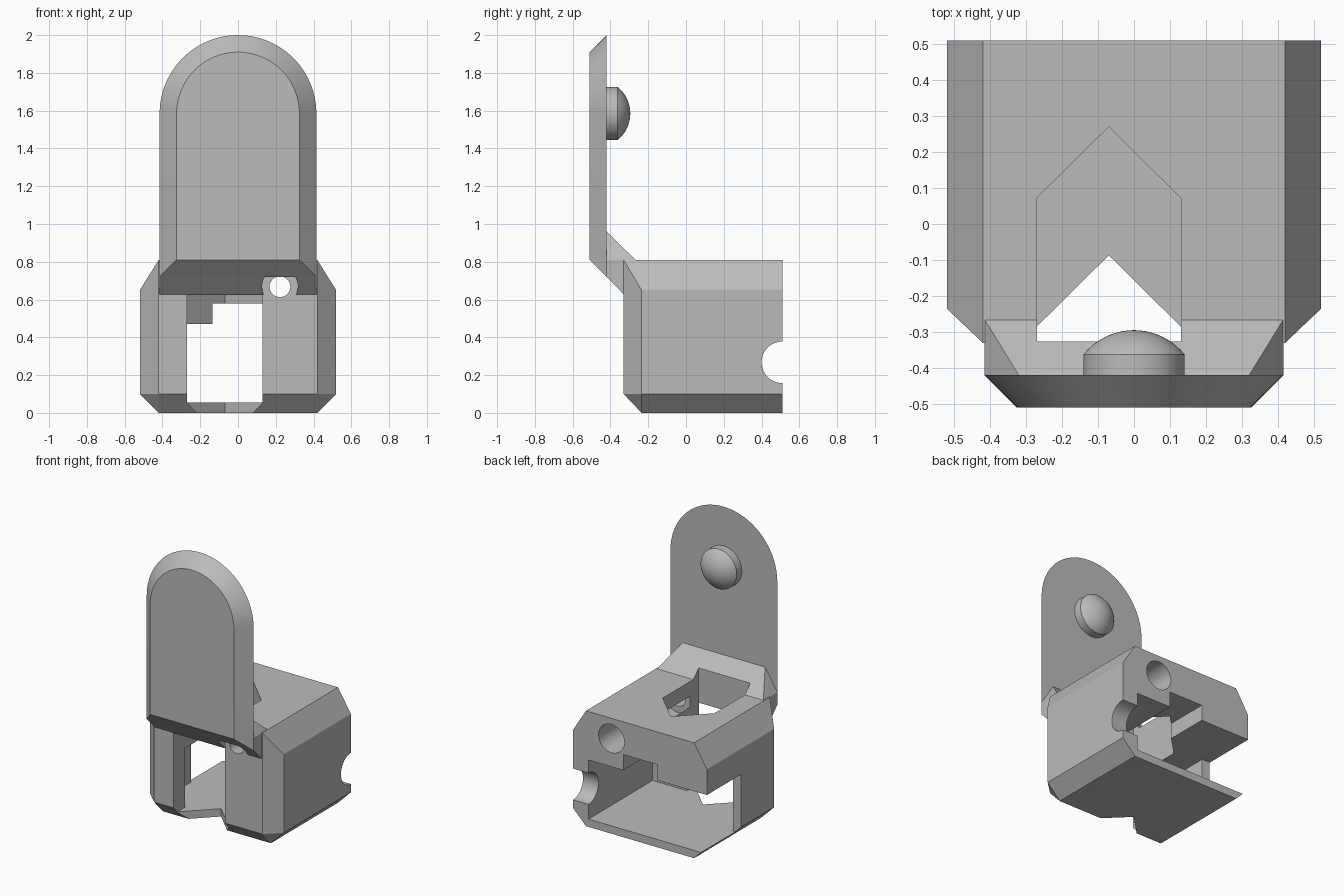
import bpy, bmesh, math
from mathutils import Vector

cube = bpy.data.objects.get("Cube")
if cube:
    bpy.data.objects.remove(cube, do_unlink=True)

grey = bpy.data.materials.new("plain_grey")
grey.use_nodes = True
grey.diffuse_color = (0.5, 0.5, 0.5, 1)
grey.node_tree.nodes["Principled BSDF"].inputs["Base Color"].default_value = (0.5, 0.5, 0.5, 1)


def finish(name, bm):
    bmesh.ops.recalc_face_normals(bm, faces=bm.faces[:])
    mesh = bpy.data.meshes.new(name)
    bm.to_mesh(mesh)
    bm.free()
    mesh.materials.append(grey)
    ob = bpy.data.objects.new(name, mesh)
    bpy.context.collection.objects.link(ob)
    return ob


def hull(name, half_points):
    """Convex solid from points mirrored across x."""
    bm = bmesh.new()
    for x, y, z in half_points:
        for side in (-1, 1):
            bm.verts.new((side * x, y, z))
    bmesh.ops.convex_hull(bm, input=bm.verts[:])
    bmesh.ops.dissolve_limit(bm, angle_limit=0.01, verts=bm.verts[:], edges=bm.edges[:])
    return finish(name, bm)


def loft(name, rings):
    """Closed solid through rings of equal point count."""
    bm = bmesh.new()
    loops = [[bm.verts.new(p) for p in ring] for ring in rings]
    n = len(loops[0])
    for a, b in zip(loops, loops[1:]):
        for i in range(n):
            j = (i + 1) % n
            bm.faces.new((a[i], a[j], b[j], b[i]))
    bm.faces.new(loops[0])
    bm.faces.new(loops[-1])
    return finish(name, bm)


def prism(name, outline, z0, z1):
    return loft(name, [[(x, y, z) for x, y in outline] for z in (z0, z1)])


def box(name, x0, x1, y0, y1, z0, z1):
    return prism(name, [(x0, y0), (x1, y0), (x1, y1), (x0, y1)], z0, z1)


def circle(r, n=64):
    return [(r * math.cos(2 * math.pi * i / n), r * math.sin(2 * math.pi * i / n)) for i in range(n)]


def bore(name, x, z, r, y0, y1):
    return loft(name, [[(x + u, y, z + v) for u, v in circle(r)] for y in (y0, y1)])


def combine(target, tool, operation):
    tool.hide_render = True
    mod = target.modifiers.new(operation.lower(), 'BOOLEAN')
    mod.operation = operation
    mod.solver = 'EXACT'
    mod.object = tool
    bpy.context.view_layer.objects.active = target
    bpy.ops.object.modifier_apply(modifier=mod.name)
    bpy.data.objects.remove(tool, do_unlink=True)


def smooth(ob):
    bpy.ops.object.select_all(action='DESELECT')
    ob.select_set(True)
    bpy.context.view_layer.objects.active = ob
    bpy.ops.object.shade_smooth_by_angle(angle=math.radians(25))


FRONT, BACK, PLATE_Y, TOP = -0.33, 0.51, -0.42, 0.81
LEFT_CUT, RIGHT_CUT, MID = 0.13, -0.27, -0.07
FLOOR, CEILING = 0.055, 0.47

# Chamfered housing block
body = hull("housing", [
    (0.42, FRONT, 0.1), (0.42, FRONT, TOP), (0.52, -0.235, 0.1), (0.52, -0.235, 0.65),
    (0.42, -0.235, 0), (0.42, BACK, 0), (0.52, BACK, 0.1), (0.52, BACK, 0.65), (0.42, BACK, TOP)])

# Sloped neck joining the housing to the upright plate
neck = hull("neck", [
    (0.415, PLATE_Y, 0.72), (0.415, PLATE_Y, TOP), (0.32, PLATE_Y, 0.96),
    (0.415, -0.265, TOP - 0.002), (0.415, FRONT, 0.628), (0.415, -0.265, 0.628)])
combine(body, neck, 'UNION')

# Inner chamber, open at the back and through part of the right wall
cutters = [
    box("chamber", -0.457, 0.4, -0.2, 0.7, FLOOR, CEILING),
    box("side_opening", -0.7, -0.4, 0.13, 0.7, FLOOR, CEILING),
    box("ceiling_groove", -0.135, LEFT_CUT, -0.25, 0.7, 0.3, 0.58),
    box("front_opening", RIGHT_CUT, LEFT_CUT, -0.4, -0.1, FLOOR, 0.625)]


# Pointed openings in the roof and the floor
def pointed(name, y0, shoulder, tip, z0, z1):
    return prism(name, [(RIGHT_CUT, y0), (LEFT_CUT, y0), (LEFT_CUT, shoulder),
                        (MID, tip), (RIGHT_CUT, shoulder)], z0, z1)


cutters += [
    pointed("roof_opening", -0.327, 0.072, 0.27, 0.4, 1.1),
    pointed("floor_notch", -0.5, -0.285, -0.087, -0.1, 0.1)]

# Stepped screw hole
cutters += [
    bore("screw_hole", 0.222, 0.668, 0.055, -0.6, 0.6),
    bore("front_counterbore", 0.222, 0.668, 0.095, -0.6, FRONT),
    bore("back_counterbore", 0.222, 0.668, 0.1, -0.23, 0.6)]

# Round notch in the left wall
cutters.append(loft("wall_notch", [[(x, BACK + u, 0.268 + v) for u, v in circle(0.11)]
                                   for x in (0.3, 0.7)]))
for cutter in cutters:
    combine(body, cutter, 'DIFFERENCE')
smooth(body)


# Upright plate with a rounded top and bevelled front rim
def arch(r, y, bottom, n=48):
    pts = [(-r, y, bottom), (r, y, bottom)]
    return pts + [(r * math.cos(math.pi * i / n), y, 1.585 + r * math.sin(math.pi * i / n))
                  for i in range(n + 1)]


plate = loft("upright_plate", [arch(0.325, -0.51, TOP), arch(0.415, PLATE_Y, 0.72)])
smooth(plate)

# Domed button on the back of the plate
R, rim, base = 0.14, -0.362, PLATE_Y - 0.005
height = 0.067
sphere = (R * R + height * height) / (2 * height)
profile = [(R, base), (R, rim)]
edge = math.asin(R / sphere)
for i in range(1, 11):
    a = edge * (1 - i / 10.3)
    profile.append((sphere * math.sin(a), rim + height - sphere + sphere * math.cos(a)))
button = loft("domed_button", [[(u, y, 1.585 + v) for u, v in circle(r)] for r, y in profile])
smooth(button)
